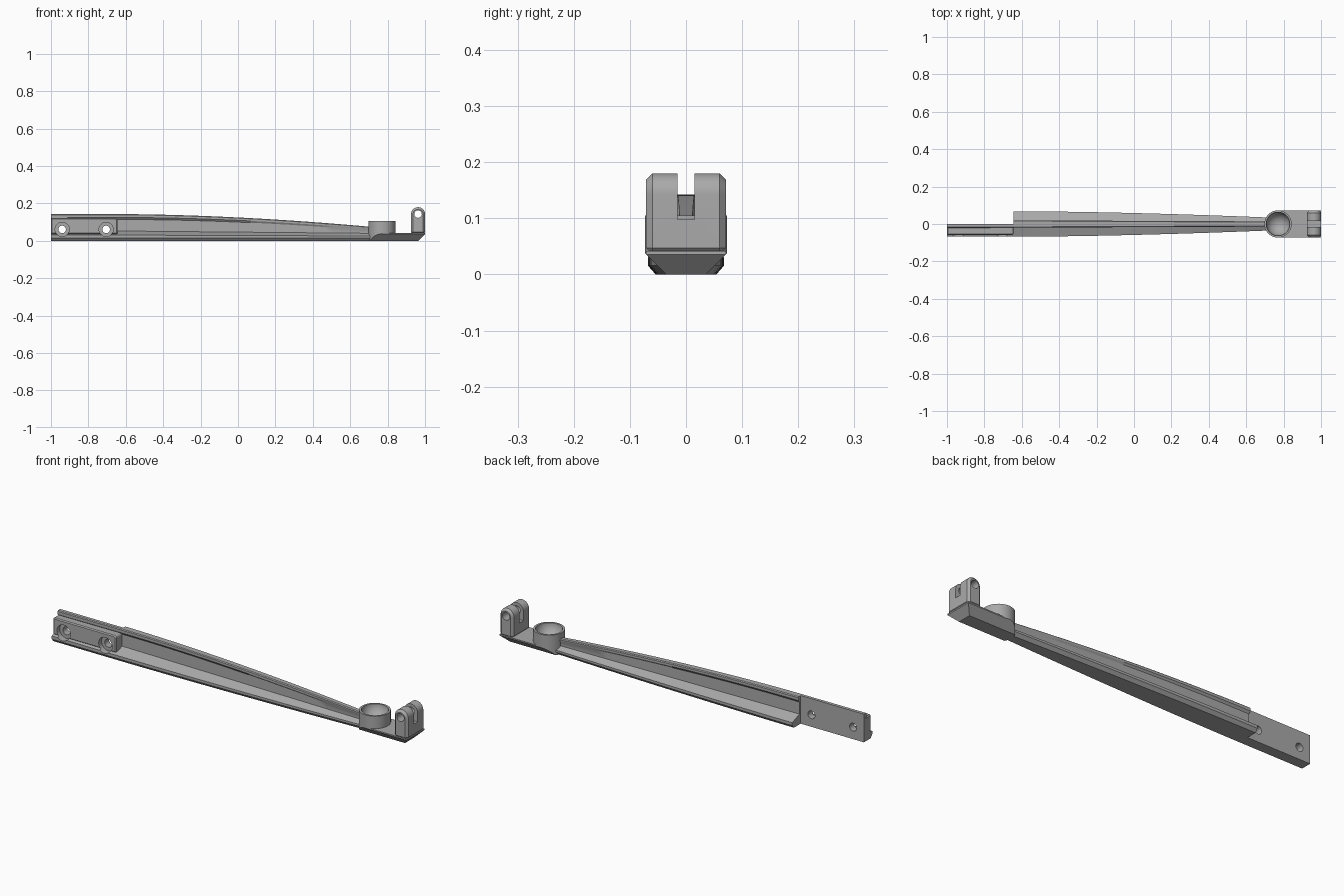
import bpy
import bmesh
import math
from mathutils import Matrix, Vector

old = bpy.data.objects.get("Cube")
if old:
    bpy.data.objects.remove(old)

grey = bpy.data.materials.new("plain grey")
grey.use_nodes = True
colour = (0.4, 0.4, 0.4, 1)
grey.diffuse_color = colour
grey.node_tree.nodes["Principled BSDF"].inputs["Base Color"].default_value = colour


def finish(name, bm):
    bmesh.ops.recalc_face_normals(bm, faces=bm.faces)
    mesh = bpy.data.meshes.new(name)
    bm.to_mesh(mesh)
    bm.free()
    obj = bpy.data.objects.new(name, mesh)
    bpy.context.collection.objects.link(obj)
    mesh.materials.append(grey)
    return obj


def loft(name, rings):
    """Skin closed rings of points and cap both ends."""
    bm = bmesh.new()
    loops = [[bm.verts.new(p) for p in ring] for ring in rings]
    n = len(loops[0])
    for a, b in zip(loops, loops[1:]):
        for i in range(n):
            j = (i + 1) % n
            bm.faces.new((a[i], a[j], b[j], b[i]))
    bm.faces.new(loops[0])
    bm.faces.new(loops[-1])
    return finish(name, bm)


def prism_x(name, yz, x0, x1):
    return loft(name, [[(x, y, z) for y, z in yz] for x in (x0, x1)])


def prism_y(name, xz, y0, y1):
    return loft(name, [[(x, y, z) for x, z in xz] for y in (y0, y1)])


def box(name, x0, x1, y0, y1, z0, z1):
    return prism_x(name, [(y0, z0), (y1, z0), (y1, z1), (y0, z1)], x0, x1)


def cylinder(name, centre, radius, depth, axis="Z"):
    bm = bmesh.new()
    turn = Matrix.Rotation(math.pi / 2, 4, "X") if axis == "Y" else Matrix()
    bmesh.ops.create_cone(bm, cap_ends=True, segments=48, radius1=radius, radius2=radius,
                          depth=depth, matrix=Matrix.Translation(Vector(centre)) @ turn)
    return finish(name, bm)


def apply(obj, mod):
    bpy.context.view_layer.objects.active = obj
    bpy.ops.object.modifier_apply(modifier=mod.name)


def cut(obj, tool, operation="DIFFERENCE"):
    mod = obj.modifiers.new("cut", "BOOLEAN")
    mod.operation, mod.solver, mod.object = operation, "EXACT", tool
    apply(obj, mod)
    bpy.data.objects.remove(tool)


def bevel(obj, width, segments=1):
    mod = obj.modifiers.new("bevel", "BEVEL")
    mod.width, mod.segments = width, segments
    mod.limit_method, mod.angle_limit = "ANGLE", math.radians(50)
    apply(obj, mod)


def arc(cx, cz, r, a0, a1, steps):
    return [(cx + r * math.cos(math.radians(a0 + (a1 - a0) * i / steps)),
             cz + r * math.sin(math.radians(a0 + (a1 - a0) * i / steps)))
            for i in range(steps + 1)]


# Tapering beam with a wide lower flange, thin web and narrow upper flange
def beam_ring(x):
    t = (x + 1) / 1.71
    u = max(0, (x + 0.65) / 1.36)
    w = 0.068 - 0.033 * u ** 1.7
    h = 0.143 - 0.068 * u ** 1.8
    top = 0.021 - 0.007 * t
    web = 0.010
    half = [(w - 0.014, 0), (w, 0.016), (w, 0.032 - 0.006 * t), (web, 0.056 - 0.016 * t),
            (web, h - 0.032 + 0.012 * t), (top, h - 0.02 + 0.008 * t),
            (top, h - 0.004), (top - 0.004, h)]
    return [(x, y, z) for y, z in half] + [(x, -y, z) for y, z in reversed(half)]


stations = [-1, -0.65] + [-0.65 + 1.36 * i / 20 for i in range(1, 21)]
beam = loft("beam", [beam_ring(x) for x in stations])
cut(beam, box("back_cutter", -1.1, -0.645, 0, 0.2, -0.1, 0.3))

# Mounting pad with two counterbored screw holes
pad_profile = ([(-1, 0.036), (-0.645, 0.036)] + arc(-0.657, 0.109, 0.012, 0, 90, 5)
               + [(-1, 0.121)])
pad = prism_y("mounting_pad", pad_profile, -0.058, 0)
bevel(pad, 0.005)
for x in (-0.94, -0.705):
    for part in (beam, pad):
        cut(part, cylinder("hole_cutter", (x, 0, 0.061), 0.02, 0.3, "Y"))
        cut(part, cylinder("counterbore_cutter", (x, -0.09, 0.061), 0.038, 0.11, "Y"))

# Trough outline shared by the undersides of the cup and foot
trough = [(-0.035, 0), (0.035, 0), (0.125, 0.09), (0.125, 0.2), (-0.125, 0.2), (-0.125, 0.09)]

# Round cup with a hollow bowl
cup = cylinder("cup", (0.77, 0, 0.0525), 0.073, 0.105)
cut(cup, prism_x("trough_cutter", trough, 0.5, 1.2), "INTERSECT")
bm = bmesh.new()
bmesh.ops.create_uvsphere(bm, u_segments=48, v_segments=24, radius=0.063,
                          matrix=Matrix.Translation((0.77, 0, 0.107)))
cut(cup, finish("bowl_cutter", bm))

# Foot plate with sloping underside
foot = prism_x("foot_plate", [(-0.035, 0), (0.035, 0), (0.071, 0.036), (0.071, 0.042),
                              (-0.071, 0.042), (-0.071, 0.036)], 0.77, 1)
cut(foot, prism_y("end_cutter", [(0.962, -0.002), (1.002, 0.038), (1.1, -0.002)], -0.2, 0.2))
cut(foot, cylinder("bowl_clearance", (0.77, 0, 0.0921), 0.06, 0.1))

# Clevis with two rounded ears, a slot and a cross hole
clevis = prism_y("clevis", [(0.925, 0.036), (1, 0.036)]
                 + arc(0.9625, 0.1425, 0.0375, 0, 180, 20), -0.071, 0.071)
bevel(clevis, 0.011)
cut(clevis, box("slot_cutter", 0.9, 1.1, -0.015, 0.015, 0.098, 0.3))
cut(clevis, cylinder("pin_cutter", (0.9625, 0, 0.143), 0.02, 0.4, "Y"))

# Smooth rounded surfaces while keeping crisp edges
for obj in (beam, pad, cup, foot, clevis):
    bpy.ops.object.select_all(action="DESELECT")
    obj.select_set(True)
    bpy.context.view_layer.objects.active = obj
    bpy.ops.object.shade_smooth_by_angle(angle=math.radians(30))
